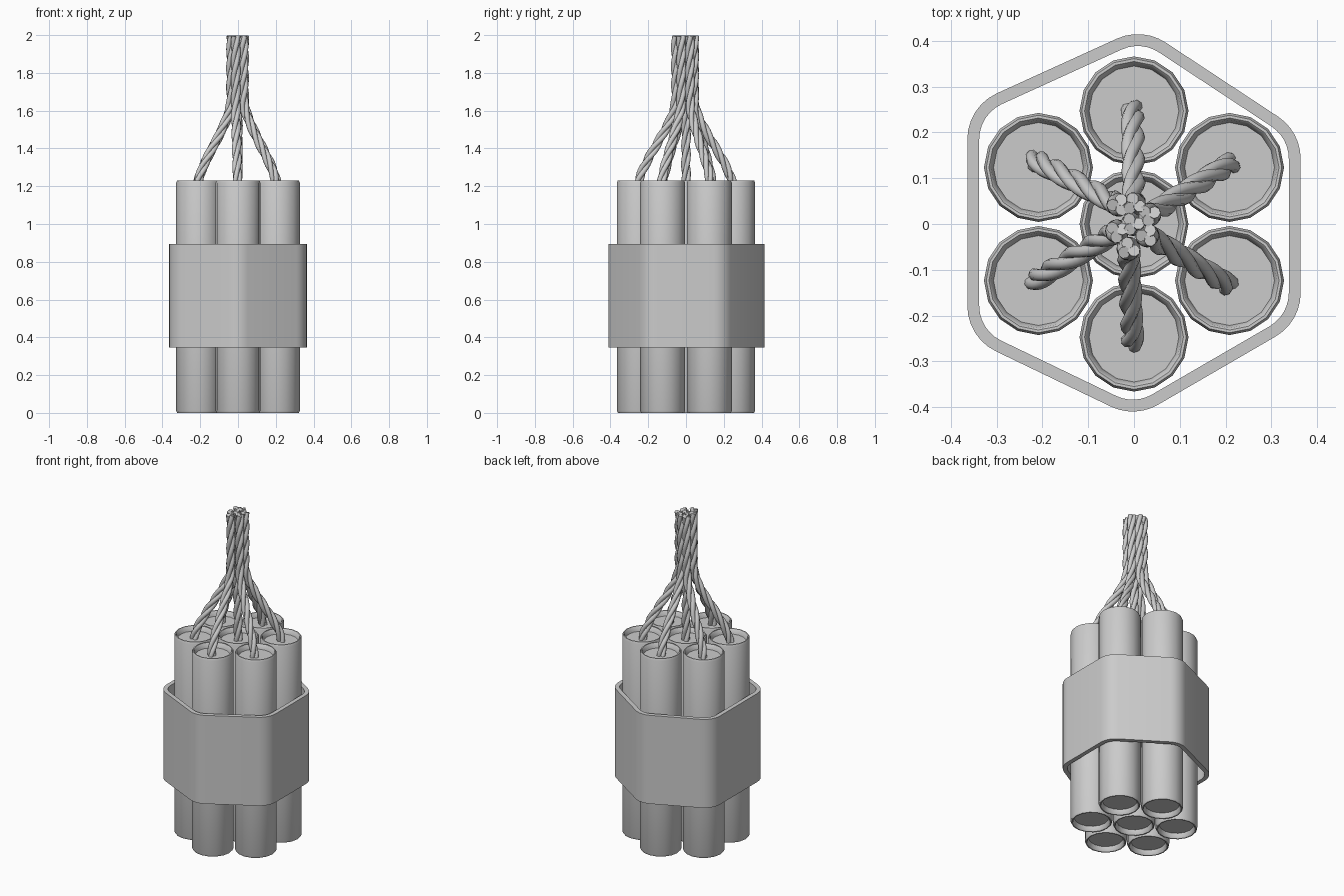
import bpy, bmesh
from math import sin, cos, pi, radians, atan2
from mathutils import Vector

if "Cube" in bpy.data.objects:
    bpy.data.objects.remove(bpy.data.objects["Cube"])


def finish(name, bm, angle=35):
    bmesh.ops.recalc_face_normals(bm, faces=bm.faces[:])
    me = bpy.data.meshes.new(name)
    bm.to_mesh(me)
    bm.free()
    ob = bpy.data.objects.new(name, me)
    bpy.context.collection.objects.link(ob)
    bpy.ops.object.select_all(action='DESELECT')
    ob.select_set(True)
    bpy.context.view_layer.objects.active = ob
    bpy.ops.object.shade_smooth_by_angle(angle=radians(angle))
    return ob


def bridge(bm, a, b):
    n = len(a)
    for i in range(n):
        bm.faces.new((a[i], a[(i + 1) % n], b[(i + 1) % n], b[i]))


# Stick: turned tube with chamfered rims and recessed end discs
STICK = [(0.098, 0.03), (0.104, 0.004), (0.108, 0), (0.114, 0), (0.119, 0.012),
         (0.119, 1.218), (0.114, 1.23), (0.108, 1.23), (0.104, 1.226), (0.098, 1.2)]


def stick(name, cx, cy, sides=16):
    bm = bmesh.new()
    rings = []
    for r, z in STICK:
        rings.append([bm.verts.new((cx + r * cos(2 * pi * i / sides),
                                    cy + r * sin(2 * pi * i / sides), z)) for i in range(sides)])
    for a, b in zip(rings, rings[1:]):
        bridge(bm, a, b)
    bm.faces.new(rings[0])
    bm.faces.new(rings[-1])
    finish(name, bm)


# Rope fuse: three strands twisted around a path
def rope(name, base, top, phase):
    bx, by = base
    tx, ty = top
    ctrl = [Vector((bx, by, 1.19)), Vector((bx, by, 1.225)),
            Vector((tx, ty, 1.60)), Vector((tx, ty, 2.0))]

    def ease(z):    # blend from base to top position with soft bends
        t = min(max((z - 1.21) / 0.42, 0), 1)
        return 0.55 * t + 0.45 * t * t * (3 - 2 * t)

    def raw(z):
        e = ease(z)
        return Vector((bx + (tx - bx) * e, by + (ty - by) * e, z))

    def pos(z):     # averaged for smooth transitions
        p = sum((raw(z + d) for d in (-0.04, -0.02, 0, 0.02, 0.04)), Vector()) / 5
        p.z = z
        return p

    cu = bpy.data.curves.new(name, 'CURVE')
    cu.dimensions = '3D'
    cu.bevel_depth = 0.0135
    cu.bevel_resolution = 2
    cu.use_fill_caps = True
    n = 56
    for s in range(3):
        sp = cu.splines.new('POLY')
        sp.points.add(n)
        length, last = 0, pos(1.19)
        for i in range(n + 1):
            z = 1.19 + 0.805 * i / n
            p = pos(z)
            length += (p - last).length
            last = p
            tan = (pos(z + 0.01) - pos(z - 0.01)).normalized()
            u = (Vector((1, 0, 0)) - tan * tan.x).normalized()
            v = tan.cross(u)
            a = phase + 2 * pi * (s / 3 + length / 0.3)
            q = p + (u * cos(a) + v * sin(a)) * 0.0125
            sp.points[i].co = (*q, 1)
        sp.use_smooth = True
    ob = bpy.data.objects.new(name, cu)
    bpy.context.collection.objects.link(ob)


centres = [(0, 0)] + [(0.241 * cos(pi / 2 - k * pi / 3), 0.247 * sin(pi / 2 - k * pi / 3))
                      for k in range(6)]
roots = [(0, 0), (-0.003, 0.25), (0.21, 0.132), (0.205, -0.132),
         (-0.003, -0.258), (-0.217, -0.124), (-0.217, 0.14)]
tips = [(-0.003, 0), (0, 0.043), (0.033, 0.02), (0.029, -0.025),
        (-0.012, -0.054), (-0.037, -0.016), (-0.034, 0.042)]
for k in range(7):
    stick(f"stick_{k + 1}", *centres[k])
    rope(f"rope_fuse_{k + 1}", roots[k], tips[k], k * 0.7)

# Band: open rounded hexagon wrapped around the bundle
corners = [Vector(c) for c in [(0.364, -0.214), (0.364, 0.202), (0.018, 0.430),
                               (-0.364, 0.256), (-0.364, -0.248), (0.002, -0.424)]]
R, THICK = 0.11, 0.026


def outline(r, steps=6):
    pts = []
    for i, c in enumerate(corners):
        d0 = (c - corners[i - 1]).normalized()
        d1 = (corners[(i + 1) % 6] - c).normalized()
        n0, n1 = Vector((d0.y, -d0.x)), Vector((d1.y, -d1.x))
        centre = c - (n0 + n1) * R / (1 + n0.dot(n1))
        a0 = atan2(n0.y, n0.x)
        turn = (atan2(n1.y, n1.x) - a0) % (2 * pi)
        for s in range(steps + 1):
            a = a0 + turn * s / steps
            pts.append(centre + Vector((cos(a), sin(a))) * r)
    return pts


bm = bmesh.new()
loops = [[bm.verts.new((p.x, p.y, z)) for p in outline(r)]
         for r, z in ((R, 0.345), (R, 0.895), (R - THICK, 0.895), (R - THICK, 0.345))]
for i in range(4):
    bridge(bm, loops[i], loops[(i + 1) % 4])
finish("wrap_band", bm, 30)
